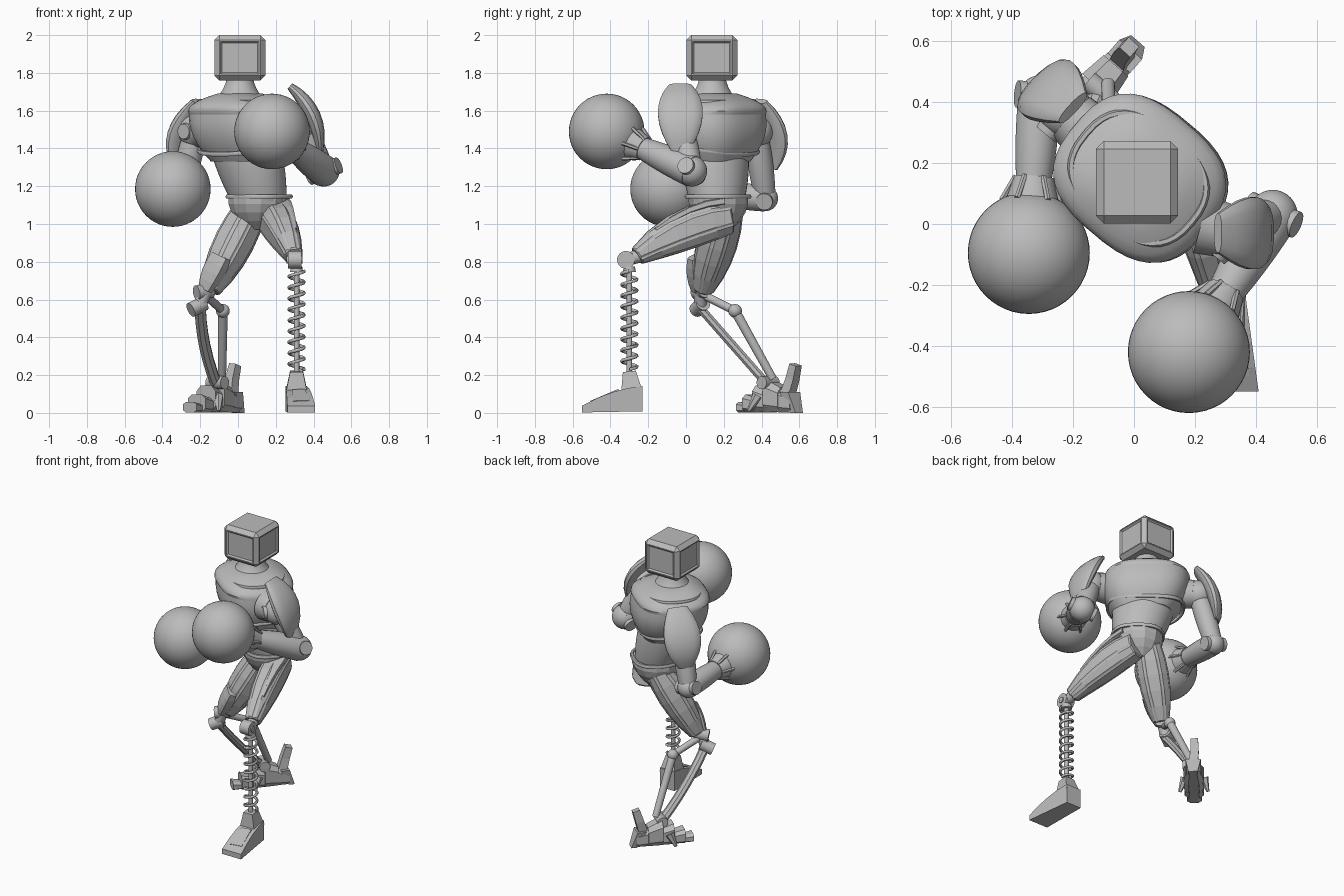
import bpy, bmesh, math
from mathutils import Vector as V, Matrix

cube = bpy.data.objects.get("Cube")
if cube:
    bpy.data.objects.remove(cube, do_unlink=True)

grey = bpy.data.materials.new("plain grey")
grey.use_nodes = True
grey.diffuse_color = (0.5, 0.5, 0.5, 1)
grey.node_tree.nodes["Principled BSDF"].inputs["Base Color"].default_value = grey.diffuse_color

UP = V((0, 0, 1))
# the torso is turned toward the model's right
YAW = math.radians(-40)
ACROSS = V((math.cos(YAW), math.sin(YAW), 0))
FACING = ACROSS.cross(UP)


def finish(name, bm, smooth=True, angle=35):
    bmesh.ops.recalc_face_normals(bm, faces=bm.faces)
    mesh = bpy.data.meshes.new(name)
    bm.to_mesh(mesh)
    bm.free()
    mesh.materials.append(grey)
    for polygon in mesh.polygons:
        polygon.use_smooth = smooth
    if smooth:
        mesh.set_sharp_from_angle(angle=math.radians(angle))
    bpy.context.collection.objects.link(bpy.data.objects.new(name, mesh))


def pair(size):
    return V(size) if isinstance(size, tuple) else V((size, size))


def rounded(value, power):
    return math.copysign(abs(value) ** (2 / power), value)


def limb(name, start, end, size, end_size=None, belly=0, bow=(0, 0, 0), steps=1,
         wide=None, sides=20, power=2, axis=None, smooth=True, panel=0):
    """Tapered tube that may swell (belly) and bend (bow) midway; panel raises lengthwise strips."""
    bm = bmesh.new()
    start, end, bow = V(start), V(end), V(bow)
    size, end_size, belly = pair(size), pair(end_size or size), pair(belly)
    if wide is None:
        wide = V((0, 1, 0)) if abs((end - start).normalized().x) > 0.7 else V((1, 0, 0))
    loops = []
    for i in range(steps + 1):
        t = i / steps
        arch = 4 * t * (1 - t)
        centre = start.lerp(end, t) + bow * arch
        half = size.lerp(end_size, t) + belly * arch
        tangent = (axis or end - start + bow * (4 - 8 * t)).normalized()
        side = (wide - tangent * wide.dot(tangent)).normalized()
        other = tangent.cross(side)
        loop = []
        for k in range(sides):
            a = 2 * math.pi * (k + 0.5) / sides
            offset = side * half.x * rounded(math.cos(a), power) + other * half.y * rounded(math.sin(a), power)
            loop.append(bm.verts.new(centre + offset))
        loops.append(loop)
    strips = []
    for k in range(sides):
        j = (k + 1) % sides
        strips.append([bm.faces.new((A[k], A[j], B[j], B[k])) for A, B in zip(loops, loops[1:])])
    bm.faces.new(loops[0])
    bm.faces.new(loops[-1])
    bmesh.ops.recalc_face_normals(bm, faces=bm.faces)
    if panel:
        for strip in strips:
            bmesh.ops.inset_region(bm, faces=strip, thickness=panel, depth=panel * 0.7, use_even_offset=True)
    finish(name, bm, smooth)


def block(name, start, end, size, end_size=None, **options):
    limb(name, start, end, size, end_size, sides=4, power=40, smooth=False, **options)


def ball(name, centre, radius):
    bm = bmesh.new()
    bmesh.ops.create_uvsphere(bm, u_segments=48, v_segments=24, radius=radius, matrix=Matrix.Translation(centre))
    finish(name, bm)


def wire(name, points, radius, cyclic=False):
    curve = bpy.data.curves.new(name, "CURVE")
    curve.dimensions = "3D"
    curve.bevel_depth, curve.bevel_resolution = radius, 1
    spline = curve.splines.new("POLY")
    spline.points.add(len(points) - 1)
    for point, co in zip(spline.points, points):
        point.co = (*co, 1)
    spline.use_cyclic_u = cyclic
    path = bpy.data.objects.new(name + " path", curve)
    bm = bmesh.new()
    bm.from_mesh(path.to_mesh())
    path.to_mesh_clear()
    bpy.data.objects.remove(path)
    finish(name, bm, angle=60)


def hoop(name, centre, half_width, half_depth, dip=0):
    points = []
    for k in range(40):
        t = 2 * math.pi * k / 40
        x, y = rounded(math.cos(t), 2.5), rounded(math.sin(t), 2.5)
        points.append(V(centre) + ACROSS * half_width * x + FACING * half_depth * y - UP * dip * y * y)
    wire(name, points, 0.013, True)


# head: chamfered box with sunken panes
bm = bmesh.new()
bmesh.ops.create_cube(bm, size=1, matrix=Matrix.Translation((0.01, 0.137, 1.88)) @ Matrix.Diagonal((0.27, 0.27, 0.24, 1)))
bmesh.ops.bevel(bm, geom=bm.edges[:], offset=0.026, segments=1, affect="EDGES", profile=0.5)
panes = [f for f in bm.faces if f.calc_area() > 0.03 and abs(f.normal.z) < 0.5]
bmesh.ops.inset_individual(bm, faces=panes, thickness=0.01, depth=0)
bmesh.ops.inset_individual(bm, faces=panes, thickness=0.012, depth=-0.01)
finish("head", bm, False)

# torso
trunk = dict(wide=ACROSS, axis=UP, sides=40, steps=6)
shoulder_line = (0.02, 0.15, 1.58)
limb("neck", (0.01, 0.14, 1.65), (0.01, 0.14, 1.8), 0.14, 0.07, belly=-0.02, steps=6)
limb("upper_chest", shoulder_line, (0.01, 0.15, 1.69), (0.275, 0.23), 0.11, belly=0.05, power=2.7, **trunk)
limb("lower_chest", (0.05, 0.15, 1.33), shoulder_line, (0.185, 0.165), (0.275, 0.23), belly=0.03, power=2.7, **trunk)
limb("abdomen", (0.04, 0.15, 1.4), (0.11, 0.165, 1.12), (0.2, 0.17), (0.15, 0.14), belly=0.01, **trunk)
limb("pelvis", (0.11, 0.17, 1.15), (0.1, 0.18, 0.97), 0.16, 0.06, belly=0.03, steps=4, wide=ACROSS, axis=UP,
     sides=12, smooth=False)
hoop("collar", (0.015, 0.15, 1.645), 0.225, 0.18)
hoop("chest_rim", (0.03, 0.15, 1.4), 0.24, 0.195, dip=0.03)
hoop("belt", (0.112, 0.17, 1.145), 0.16, 0.15)


# arms: shoulder, pad, upper arm, elbow, forearm, cuff and round glove
def arm(side, root, shoulder, elbow, glove, thick, pad_top, pad_end, pad_bow, pad_wide):
    root, shoulder, elbow, glove = V(root), V(shoulder), V(elbow), V(glove)
    limb(side + "_shoulder_socket", root, root.lerp(shoulder, 0.75), 0.1, 0.09)
    ball(side + "_shoulder", shoulder, 0.09)
    limb(side + "_shoulder_disc", shoulder + FACING * 0.05, shoulder + FACING * 0.1, 0.05, 0.04)
    limb(side + "_shoulder_pad", pad_top, pad_end, (0.065, 0.02), (0.045, 0.015), belly=(0.065, 0.025),
         bow=pad_bow, wide=V(pad_wide), steps=8, sides=16, power=2.4)
    limb(side + "_upper_arm", shoulder, elbow, 0.06, 0.055, belly=0.01, steps=6)
    along = (glove - elbow).normalized()
    ball(side + "_elbow", elbow, thick * 0.96)
    hinge = along.cross(shoulder - elbow).normalized() * (thick + 0.005)
    limb(side + "_elbow_pin", elbow - hinge, elbow + hinge, 0.045)
    wrist = glove - along * 0.25
    limb(side + "_forearm", elbow, wrist, thick, 0.06, belly=0.005, steps=5)
    limb(side + "_cuff", wrist, glove - along * 0.18, 0.065, 0.085)
    spoke = along.cross(UP).normalized()
    for k in range(6):
        out = Matrix.Rotation(k * math.pi / 3, 3, along) @ spoke
        limb(side + "_cuff_rib", wrist + out * 0.06, glove - along * 0.17 + out * 0.1, 0.01, sides=6)
    ball(side + "_glove", glove, 0.2)


arm("left", (0.22, 0, 1.53), (0.33, -0.03, 1.53), (0.455, 0.03, 1.28), (0.18, -0.42, 1.49), 0.085,
    (0.275, -0.03, 1.73), (0.435, -0.03, 1.38), (0.04, 0, 0.02), (0, 1, 0))
arm("right", (-0.14, 0.29, 1.5), (-0.225, 0.37, 1.49), (-0.31, 0.42, 1.135), (-0.345, -0.095, 1.185), 0.07,
    (-0.2, 0.38, 1.65), (-0.31, 0.45, 1.29), (-0.03, 0.03, 0), (1, 1, 0))

# left leg: panelled thigh, knee hub, coil spring shin, wedge foot
thigh = dict(steps=5, sides=8, power=2.5, smooth=False, panel=0.009)
limb("left_thigh", (0.17, 0.23, 1.04), (0.295, -0.26, 0.83), (0.075, 0.09), 0.045, belly=(0.02, 0.04),
     bow=UP * 0.03, **thigh)
limb("left_hip_guard", (0.205, 0.19, 1.12), (0.285, -0.16, 0.965), (0.07, 0.02), (0.03, 0.015), bow=UP * 0.03,
     steps=4, sides=8, power=5, smooth=False)
knee = V((0.3, -0.318, 0.81))
for part, reach, radius in (("hub", 0.035, 0.047), ("pin", 0.042, 0.02)):
    limb("left_knee_" + part, knee - V((reach, 0, 0)), knee + V((reach, 0, 0)), radius)
limb("left_knee_link", (0.295, -0.23, 0.835), knee, 0.035)
shin = V((0.31, -0.3, 0.2))
limb("spring_rod", shin, shin + UP * 0.59, 0.015)
limb("spring_top_cap", shin + UP * 0.545, shin + UP * 0.575, 0.035, 0.03)
turns, steps = 9, 18
helix = []
for k in range(turns * steps + 1):
    a = 2 * math.pi * k / steps
    helix.append(shin + V((math.cos(a), math.sin(a), 0)) * 0.04 + UP * (0.03 + 0.52 * k / (turns * steps)))
wire("shin_spring", helix, 0.009)
block("left_foot", (0.335, -0.55, 0.02), (0.308, -0.23, 0.075), (0.075, 0.018), (0.058, 0.068), belly=(0, 0.01),
      bow=UP * 0.01, steps=4, axis=V((0, 1, 0)))
block("left_ankle", (0.31, -0.287, 0.11), shin + UP * 0.02, 0.058, 0.035)
block("left_foot_plate", (0.335, -0.5, 0.06), (0.32, -0.36, 0.12), (0.045, 0.006), (0.036, 0.006))

# right leg: panelled thigh, knee hub, twin struts
limb("right_thigh", (0.07, 0.22, 1.08), (-0.15, 0.09, 0.65), 0.08, 0.05, belly=0.034, wide=ACROSS, **thigh)
limb("right_knee_guard", (-0.09, 0.06, 0.83), (-0.175, 0.065, 0.65), (0.06, 0.03), (0.04, 0.025), belly=0.012,
     steps=4, wide=ACROSS, sides=8, power=4, smooth=False)
limb("right_knee", (-0.25, 0.055, 0.545), (-0.18, 0.09, 0.58), 0.04)
limb("right_knee_hinge", (-0.22, 0.06, 0.635), (-0.14, 0.1, 0.65), 0.04)
limb("right_knee_link", (-0.165, 0.08, 0.66), (-0.205, 0.075, 0.56), 0.035)
rear_joint = (-0.08, 0.26, 0.54)
limb("rear_link", (-0.18, 0.08, 0.63), rear_joint, 0.022)
ball("rear_link_joint", rear_joint, 0.036)
limb("front_strut", (-0.2, 0.07, 0.56), (-0.11, 0.44, 0.14), (0.032, 0.024), bow=V((-0.02, 0, 0)), steps=6, sides=8)
limb("rear_strut", rear_joint, (-0.085, 0.46, 0.18), 0.026, 0.022)
limb("right_ankle", (-0.15, 0.47, 0.16), (-0.07, 0.4, 0.16), 0.035)

# right foot: overlapping scales from heel to toe, with claws and a heel spur
heel, toe = V((-0.01, 0.575, 0)), V((-0.255, 0.295, 0))
along = (toe - heel).normalized()
wide = along.cross(UP)
for i, (tall, half) in enumerate([(0.13, 0.055), (0.18, 0.07), (0.15, 0.07), (0.1, 0.065), (0.06, 0.05)]):
    limb("right_foot_scale", heel.lerp(toe, i / 5) + UP * tall * 0.38, heel.lerp(toe, min((i + 1.25) / 5, 1)) + UP * tall / 2,
         (half * 0.8, tall * 0.38), (half, tall / 2), wide=wide, axis=along, sides=8, power=3, smooth=False)
for side in (-1, 1):
    out = wide * side * 0.06
    limb("right_foot_claw", V((-0.15, 0.42, 0.09)) + out, V((-0.17, 0.39, 0.01)) + out * 1.5, 0.03, 0.01, sides=6)
block("heel_spur", (-0.04, 0.54, 0.1), (-0.015, 0.58, 0.255), 0.03, 0.024, bow=wide * 0.005, steps=2, wide=wide)
block("heel_wedge", (-0.03, 0.55, 0.11), (0, 0.585, 0), (0.05, 0.03), (0.03, 0.02), wide=wide, axis=UP)
